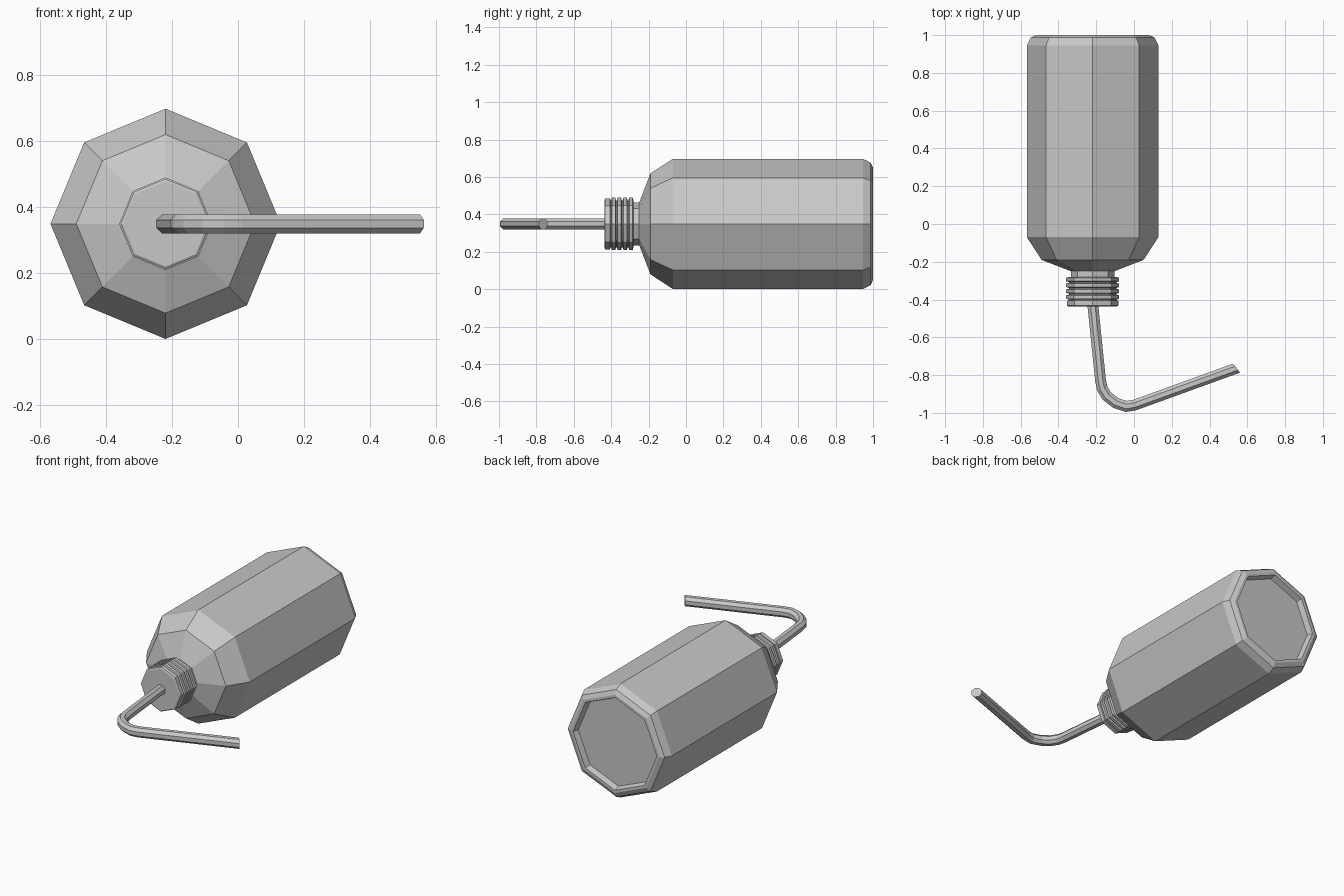
import bpy, bmesh, math
from mathutils import Vector

if "Cube" in bpy.data.objects:
    bpy.data.objects.remove(bpy.data.objects["Cube"])

SIDES = 8
AXIS_X, AXIS_Z = -0.219, 0.349

grey = bpy.data.materials.new("plain_grey")
grey.diffuse_color = (0.58, 0.58, 0.58, 1)
grey.use_nodes = True
grey.node_tree.nodes["Principled BSDF"].inputs["Base Color"].default_value = grey.diffuse_color


def build(name, rings):
    """Skin a list of vertex rings and cap both ends."""
    bm = bmesh.new()
    loops = [[bm.verts.new(p) for p in ring] for ring in rings]
    for a, b in zip(loops, loops[1:]):
        for i in range(SIDES):
            j = (i + 1) % SIDES
            bm.faces.new((a[i], a[j], b[j], b[i]))
    bm.faces.new(loops[0])
    bm.faces.new(loops[-1])
    bmesh.ops.recalc_face_normals(bm, faces=bm.faces[:])
    mesh = bpy.data.meshes.new(name)
    bm.to_mesh(mesh)
    bm.free()
    mesh.materials.append(grey)
    obj = bpy.data.objects.new(name, mesh)
    bpy.context.collection.objects.link(obj)
    return obj


def lathe(name, profile):
    """Eight-sided lathe about the bottle axis; profile holds (y, radius)."""
    rings = []
    for y, r in profile:
        angles = [2 * math.pi * i / SIDES for i in range(SIDES)]
        rings.append([(AXIS_X + r * math.cos(a), y, AXIS_Z + r * math.sin(a)) for a in angles])
    return build(name, rings)


# Bottle: neck, shoulder, body and recessed base
lathe("bottle", [(-0.30, 0.115), (-0.25, 0.115), (-0.19, 0.27), (-0.07, 0.348),
                 (0.945, 0.348), (0.987, 0.328), (1.0, 0.30), (1.0, 0.283),
                 (0.965, 0.272)])

# Cap: front band followed by four grip ridges
cap = [(-0.436, 0.129), (-0.432, 0.136), (-0.406, 0.136), (-0.403, 0.126)]
for k in range(4):
    y = -0.400 + 0.031 * k
    cap += [(y, 0.126), (y + 0.004, 0.14), (y + 0.022, 0.14), (y + 0.026, 0.126)]
lathe("cap", cap)

# Bent spout: mitred octagonal sweep with a slanted tip
path = [Vector(p) for p in [(-0.219, -0.42), (-0.177, -0.83), (-0.168, -0.872),
                            (-0.143, -0.912), (-0.096, -0.948), (-0.04, -0.966),
                            (0.005, -0.958), (0.543, -0.763)]]
R = 0.031
rings = []
for i, p in enumerate(path):
    before = (p - path[i - 1]).normalized() if i else None
    after = (path[i + 1] - p).normalized() if i < len(path) - 1 else None
    d = ((before or after) + (after or before)).normalized()
    side = Vector((-d.y, d.x)) / d.dot(before or after)
    if after is None:
        side -= 0.33 * d
    ring = []
    for k in range(SIDES):
        a = 2 * math.pi * (k + 0.5) / SIDES
        q = p + side * R * math.cos(a)
        ring.append((q.x, q.y, AXIS_Z + R * math.sin(a)))
    rings.append(ring)
build("spout", rings)
